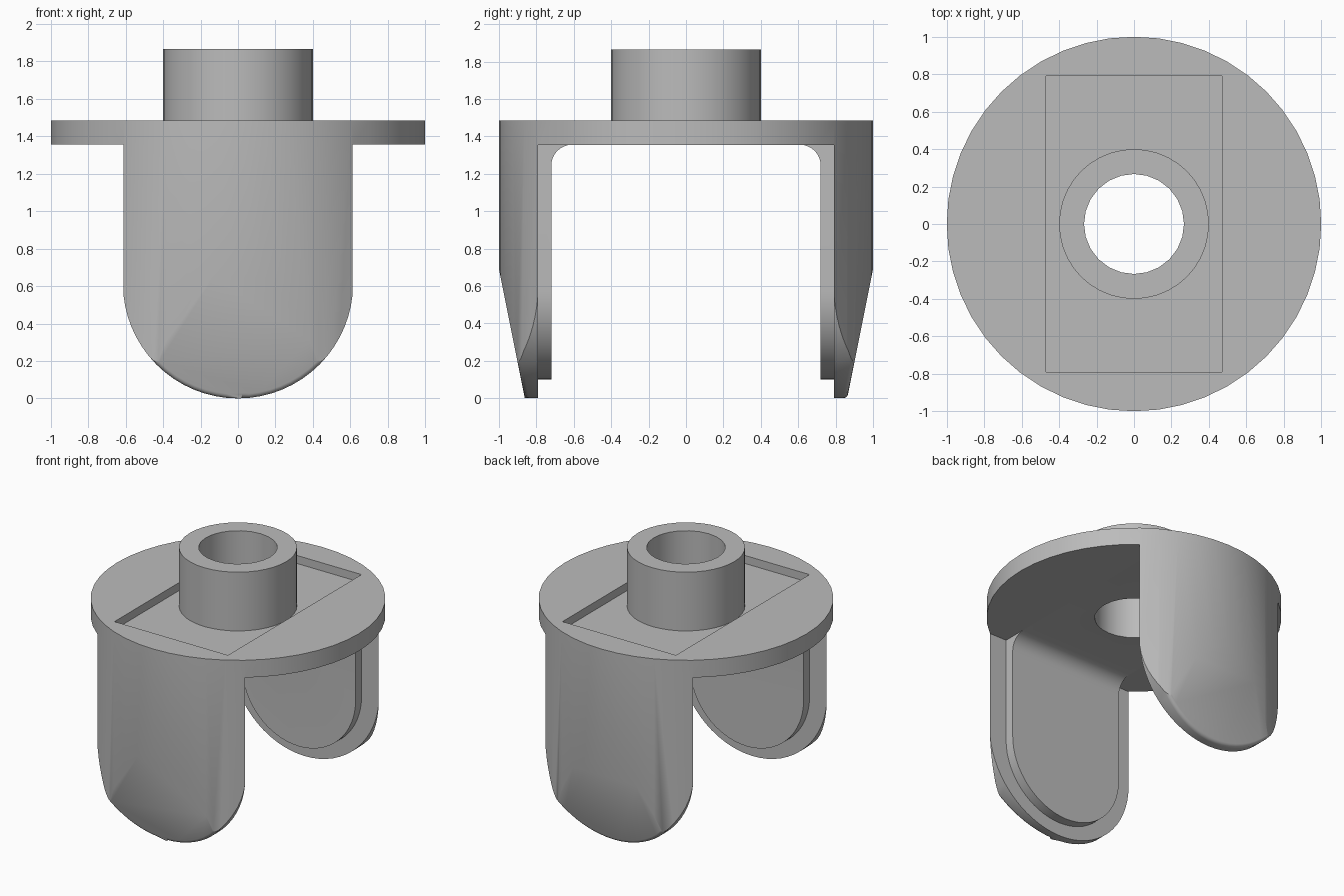
import bpy, bmesh, math
from mathutils import Vector

if "Cube" in bpy.data.objects:
    bpy.data.objects.remove(bpy.data.objects["Cube"], do_unlink=True)

grey = bpy.data.materials.new("grey metal")
grey.use_nodes = True
COLOUR = (0.5, 0.5, 0.5, 1)
grey.diffuse_color = COLOUR
grey.node_tree.nodes["Principled BSDF"].inputs["Base Color"].default_value = COLOUR

DISC_TOP, DISC_BOTTOM, PLATE_TOP, STEM_TOP = 1.485, 1.355, 1.425, 1.865
LEG_Y, LINER_Y, LEG_R, LINER_R = 0.79, 0.72, 0.615, 0.47


def new_object(name, bm):
    bmesh.ops.recalc_face_normals(bm, faces=bm.faces)
    mesh = bpy.data.meshes.new(name)
    bm.to_mesh(mesh)
    bm.free()
    mesh.materials.append(grey)
    obj = bpy.data.objects.new(name, mesh)
    bpy.context.collection.objects.link(obj)
    return obj


def prism(name, points, offset):
    """Extrude a closed outline of 3D points along an offset."""
    bm = bmesh.new()
    face = bm.faces.new([bm.verts.new(p) for p in points])
    new = bmesh.ops.extrude_face_region(bm, geom=[face])["geom"]
    bmesh.ops.translate(bm, vec=Vector(offset),
                        verts=[v for v in new if isinstance(v, bmesh.types.BMVert)])
    return new_object(name, bm)


def cylinder(name, radius, low, high, sides):
    ring = [(radius * math.cos(2 * math.pi * i / sides),
             radius * math.sin(2 * math.pi * i / sides), low) for i in range(sides)]
    return prism(name, ring, (0, 0, high - low))


def arc(cx, cz, r, start, end, steps):
    angles = [math.radians(start + (end - start) * i / steps) for i in range(steps + 1)]
    return [(cx + r * math.cos(a), cz + r * math.sin(a)) for a in angles]


def along_y(name, outline, y):
    return prism(name, [(x, -y, z) for x, z in outline], (0, 2 * y, 0))


def along_x(name, outline, x):
    return prism(name, [(-x, y, z) for y, z in outline], (2 * x, 0, 0))


def rectangle(half, low, high):
    return [(-half, low), (half, low), (half, high), (-half, high)]


def cut(obj, cutter):
    mod = obj.modifiers.new("cut", "BOOLEAN")
    mod.operation, mod.solver, mod.object = "DIFFERENCE", "EXACT", cutter
    bpy.context.view_layer.objects.active = obj
    bpy.ops.object.modifier_apply(modifier=mod.name)
    bpy.data.objects.remove(cutter, do_unlink=True)


def smooth(obj):
    bpy.ops.object.select_all(action="DESELECT")
    obj.select_set(True)
    bpy.context.view_layer.objects.active = obj
    bpy.ops.object.shade_smooth_by_angle(angle=math.radians(30))


# Fork body: one round blank, cut down to a disc with two round-ended legs
body = cylinder("fork_body", 1, 0, DISC_TOP, 48)
tongue = [(LEG_R, DISC_BOTTOM)] + arc(0, LEG_R, LEG_R, 0, -180, 32) + [(-LEG_R, DISC_BOTTOM)]
surround = [(-1.1, DISC_BOTTOM), (-1.1, -0.1), (1.1, -0.1), (1.1, DISC_BOTTOM)] + tongue
cut(body, along_y("side_cutter", surround, 1.2))
cut(body, along_x("wheel_gap_cutter", rectangle(LEG_Y, -0.1, DISC_BOTTOM), 1.2))
cut(body, along_x("recess_cutter", rectangle(LEG_Y, 1.2, 1.6), LINER_R))
# Slanted lower outer faces of the legs
for s in (-1, 1):
    wedge = [(s * 1.002, 0.7), (s * 0.842, -0.1), (s * 1.3, -0.1), (s * 1.3, 0.7)]
    cut(body, along_x("slant_cutter", wedge, 1.2))
# Soften the lower rim of each slanted face
bm = bmesh.new()
bm.from_mesh(body.data)
rim = [e for e in bm.edges
       if all(v.co.z < 0.19 and abs(v.co.y) > 0.83 for v in e.verts)
       and e.calc_face_angle(0) > 0.6]
bmesh.ops.bevel(bm, geom=rim, offset=0.022, segments=3, profile=0.5, affect="EDGES")
bm.to_mesh(body.data)
bm.free()
smooth(body)

# U-shaped liner set inside the legs, its top sunk into the disc
liner_outline = ([(LINER_R, PLATE_TOP)] + arc(0, 0.1 + LINER_R, LINER_R, 0, -180, 32)
                 + [(-LINER_R, PLATE_TOP)])
liner = along_y("inner_bracket", liner_outline, LEG_Y)
fillet = 0.11
inside = ([(-LINER_Y, -0.1), (LINER_Y, -0.1)]
          + arc(LINER_Y - fillet, DISC_BOTTOM - fillet, fillet, 0, 90, 8)
          + arc(fillet - LINER_Y, DISC_BOTTOM - fillet, fillet, 90, 180, 8))
cut(liner, along_x("liner_cutter", inside, 1))
cut(liner, cylinder("bore_cutter", 0.267, 1.2, 1.6, 24))
smooth(liner)

# Hollow stem
stem = cylinder("stem", 0.4, PLATE_TOP, STEM_TOP, 40)
cut(stem, cylinder("bore_cutter", 0.267, 1.2, 2, 24))
smooth(stem)
